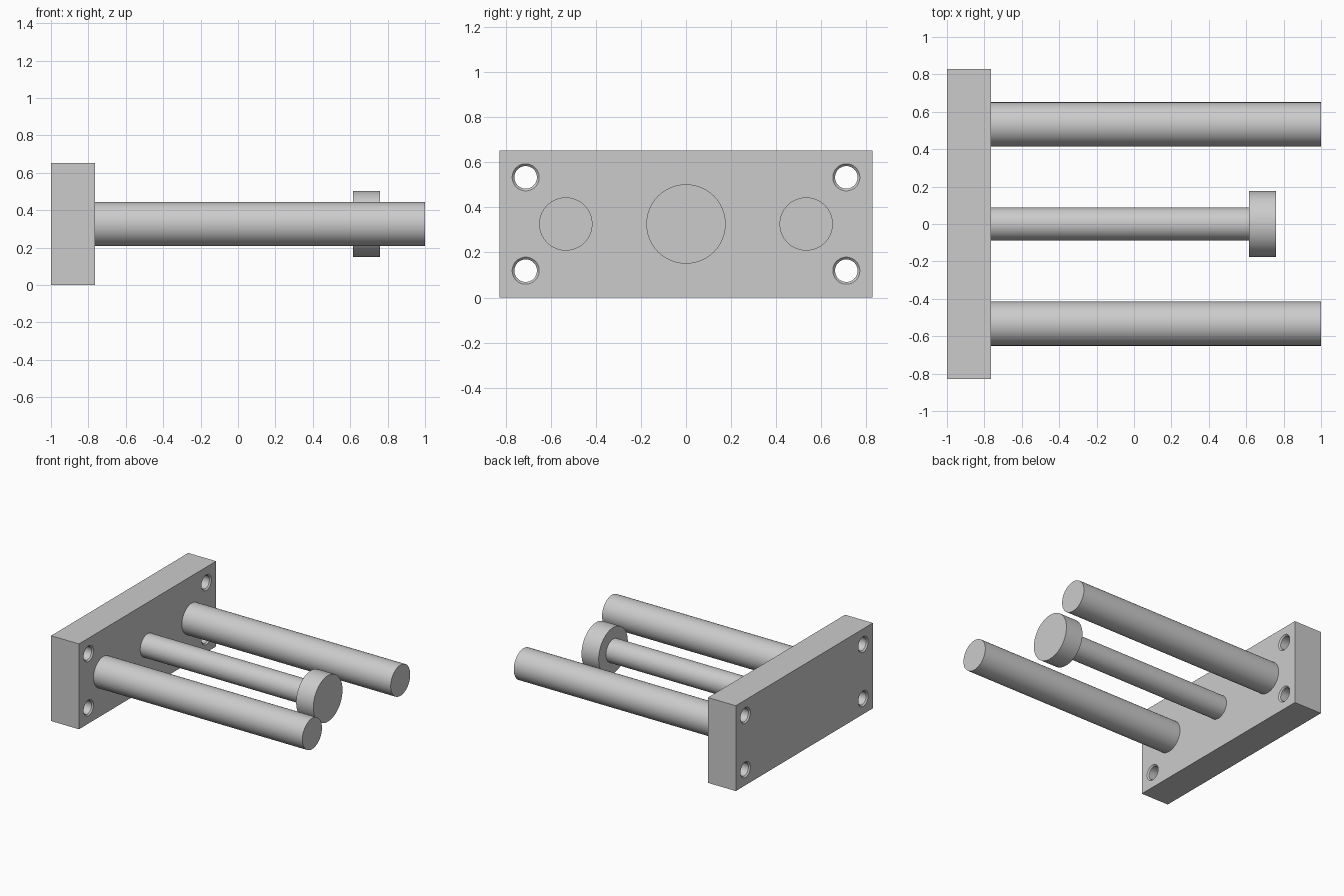
import bpy
import bmesh
import math
from mathutils import Matrix

if "Cube" in bpy.data.objects:
    bpy.data.objects.remove(bpy.data.objects["Cube"], do_unlink=True)

# One plain metal colour
metal = bpy.data.materials.new("light grey metal")
metal.use_nodes = True
grey = (0.6, 0.6, 0.6, 1)
metal.diffuse_color = grey
metal.node_tree.nodes["Principled BSDF"].inputs["Base Color"].default_value = grey

BACK, FACE, TIP = -1.0, -0.765, 1.0
WIDTH, HEIGHT = 1.655, 0.652
MID = HEIGHT / 2


def activate(obj):
    bpy.ops.object.select_all(action="DESELECT")
    obj.select_set(True)
    bpy.context.view_layer.objects.active = obj


def finish(name, bm):
    bmesh.ops.recalc_face_normals(bm, faces=bm.faces)
    mesh = bpy.data.meshes.new(name)
    bm.to_mesh(mesh)
    bm.free()
    mesh.materials.append(metal)
    obj = bpy.data.objects.new(name, mesh)
    bpy.context.collection.objects.link(obj)
    return obj


def smooth(obj):
    activate(obj)
    bpy.ops.object.shade_smooth_by_angle(angle=math.radians(30))


def turned(name, profile, y, z, sides=64):
    """Solid turned about the x direction from (x, radius) steps."""
    bm = bmesh.new()
    rings = []
    for x, r in profile:
        angles = [math.tau * i / sides for i in range(sides)]
        rings.append([bm.verts.new((x, y + r * math.cos(a), z + r * math.sin(a)))
                      for a in angles])
    for a, b in zip(rings, rings[1:]):
        for i in range(sides):
            j = (i + 1) % sides
            bm.faces.new((a[i], a[j], b[j], b[i]))
    bm.faces.new(rings[0])
    bm.faces.new(rings[-1])
    return finish(name, bm)


# Mounting plate
bm = bmesh.new()
bmesh.ops.create_cube(bm, size=1, matrix=Matrix.Translation(((BACK + FACE) / 2, 0, MID))
                      @ Matrix.Diagonal((FACE - BACK, WIDTH, HEIGHT, 1)))
plate = finish("mounting_plate", bm)

# Corner bolt holes, chamfered at both ends
BORE, RIM, CHAMFER = 0.05, 0.06, 0.01
hole = [(BACK - CHAMFER, RIM + CHAMFER), (BACK + CHAMFER, BORE),
        (FACE - CHAMFER, BORE), (FACE + CHAMFER, RIM + CHAMFER)]
for y in (-0.711, 0.711):
    for z in (MID - 0.207, MID + 0.207):
        cutter = turned("hole_cutter", hole, y, z, 48)
        cutter.hide_render = True
        cut = plate.modifiers.new("bolt hole", "BOOLEAN")
        cut.operation = "DIFFERENCE"
        cut.solver = "EXACT"
        cut.object = cutter
        activate(plate)
        bpy.ops.object.modifier_apply(modifier=cut.name)
        bpy.data.objects.remove(cutter, do_unlink=True)
smooth(plate)

# Guide rods either side
for side, y in (("right", -0.533), ("left", 0.533)):
    smooth(turned("guide_rod_" + side, [(FACE, 0.118), (TIP, 0.118)], y, MID))

# Central piston rod with its wide head
smooth(turned("piston_rod", [(FACE, 0.088), (0.615, 0.088),
                             (0.615, 0.176), (0.76, 0.176)], 0, MID))
